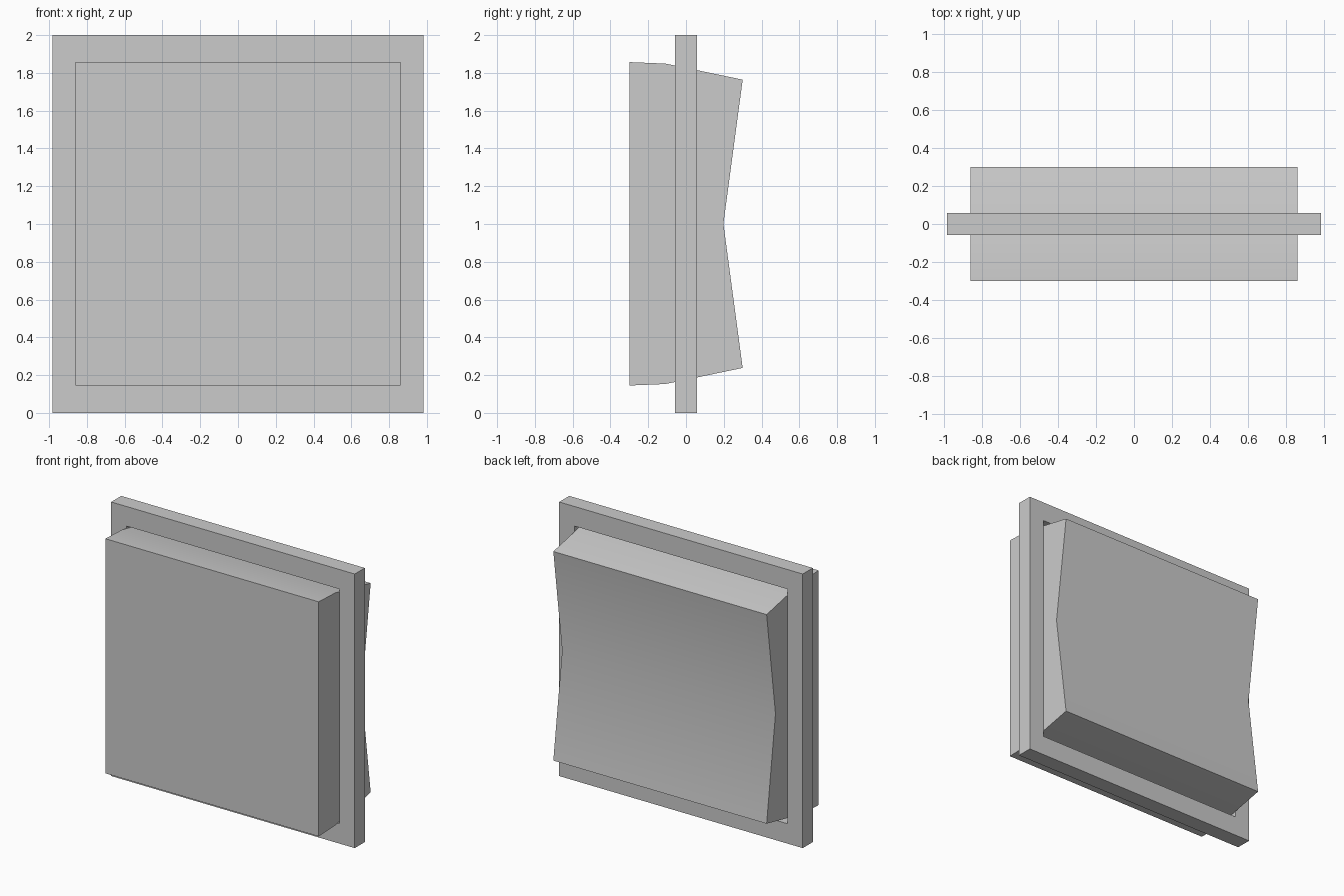
import bpy, bmesh

if "Cube" in bpy.data.objects:
    bpy.data.objects.remove(bpy.data.objects["Cube"])

W, FRAME_W = 0.861, 0.983      # half widths of the panel and frame
Z0, Z1 = 0.145, 1.857          # opening bottom and top


def extrude_loop(name, bm, faces, vec):
    ext = bmesh.ops.extrude_face_region(bm, geom=faces)
    verts = [g for g in ext["geom"] if isinstance(g, bmesh.types.BMVert)]
    bmesh.ops.translate(bm, verts=verts, vec=vec)
    bmesh.ops.recalc_face_normals(bm, faces=bm.faces)
    me = bpy.data.meshes.new(name)
    bm.to_mesh(me)
    bm.free()
    ob = bpy.data.objects.new(name, me)
    bpy.context.collection.objects.link(ob)
    return ob


def rect(bm, half, lo, hi, y):
    return [bm.verts.new((x, y, z)) for x, z in
            ((-half, lo), (half, lo), (half, hi), (-half, hi))]


# frame: thin plate with a rectangular opening
bm = bmesh.new()
outer = rect(bm, FRAME_W, 0, 2, -0.058)
inner = rect(bm, W, Z0, Z1, -0.058)
ring = [bm.faces.new((outer[i], outer[(i + 1) % 4], inner[(i + 1) % 4], inner[i]))
        for i in range(4)]
extrude_loop("frame", bm, ring, (0, 0.116, 0))

# panel: side profile (y, z), mirrored about mid height, extruded across x
half = [(-0.30, Z1), (-0.108, 1.849), (0.30, 1.764)]
profile = half + [(0.198, 1.001)] + [(y, 2.002 - z) for y, z in reversed(half)]
bm = bmesh.new()
side = bm.faces.new([bm.verts.new((-W, y, z)) for y, z in profile])
panel = extrude_loop("panel", bm, [side], (2 * W, 0, 0))

# soft shading over the shallow folds, hard edges elsewhere
bpy.context.view_layer.objects.active = panel
panel.select_set(True)
bpy.ops.object.shade_smooth_by_angle(angle=0.52)
